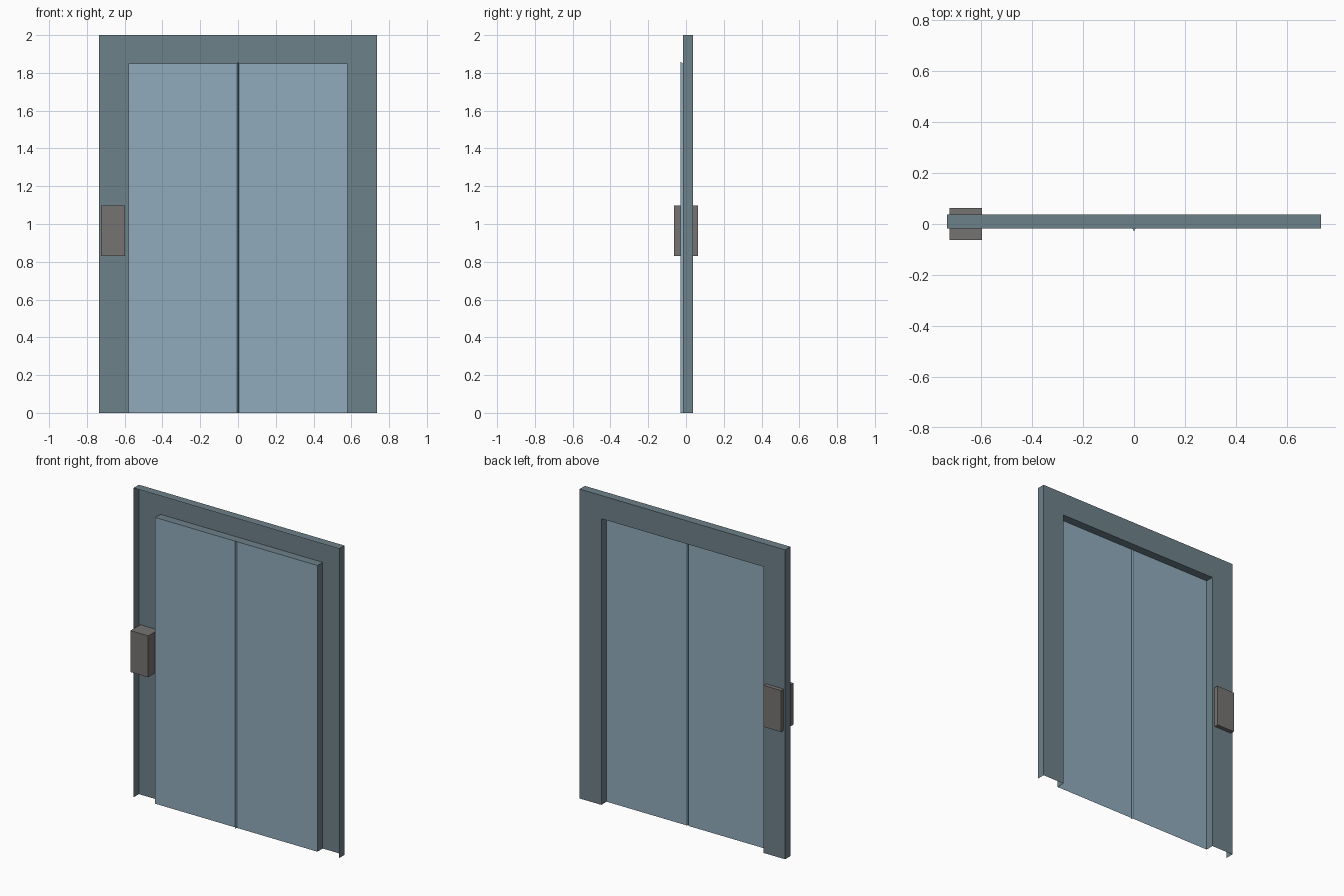
import bpy

if "Cube" in bpy.data.objects:
    bpy.data.objects.remove(bpy.data.objects["Cube"])

FRONT, BACK = -0.017, 0.037
HALF_W, HEIGHT = 0.735, 2.0
OPEN_W, OPEN_H = 0.58, 1.85
SEAM_W, SEAM_Y, SEAM_H = 0.006, -0.03, 1.86


def material(name, rgb):
    mat = bpy.data.materials.new(name)
    mat.diffuse_color = (*rgb, 1)
    mat.use_nodes = True
    mat.node_tree.nodes["Principled BSDF"].inputs["Base Color"].default_value = mat.diffuse_color
    return mat


def mesh_object(name, verts, faces, mat):
    mesh = bpy.data.meshes.new(name)
    mesh.from_pydata(verts, [], faces)
    mesh.update()
    mesh.materials.append(mat)
    obj = bpy.data.objects.new(name, mesh)
    bpy.context.collection.objects.link(obj)
    return obj


def arch(half_width, height, y):
    """Three-sided outline, open at the floor."""
    return [(-half_width, y, 0), (-half_width, y, height),
            (half_width, y, height), (half_width, y, 0)]


frame_mat = material("frame_grey_blue", (0.155, 0.22, 0.255))
door_mat = material("door_blue", (0.28, 0.41, 0.51))
box_mat = material("panel_grey", (0.18, 0.175, 0.17))

# Door frame: thin shell with outer flange, back face and opening reveal
verts = (arch(HALF_W, HEIGHT, FRONT) + arch(HALF_W, HEIGHT, BACK)
         + arch(OPEN_W, OPEN_H, BACK) + arch(OPEN_W, OPEN_H, FRONT))
faces = []
for ring in range(3):
    for i in range(3):
        a = ring * 4 + i
        faces.append((a, a + 1, a + 5, a + 4))
mesh_object("door_frame", verts, faces, frame_mat)

# Two sliding door leaves, single sheets flush with the front of the frame
for name, x0, x1 in (("left_door", -OPEN_W, -SEAM_W), ("right_door", SEAM_W, OPEN_W)):
    mesh_object(name,
                [(x0, FRONT, 0), (x0, FRONT, OPEN_H), (x1, FRONT, OPEN_H), (x1, FRONT, 0)],
                [(0, 1, 2, 3)], door_mat)

# Centre seam: V-shaped channel pushed out to the front
mesh_object("door_seam",
            [(-SEAM_W, FRONT, 0), (0, SEAM_Y, 0), (SEAM_W, FRONT, 0),
             (-SEAM_W, FRONT, OPEN_H), (0, SEAM_Y, SEAM_H), (SEAM_W, FRONT, OPEN_H)],
            [(0, 3, 4, 1), (1, 4, 5, 2), (3, 5, 4)], door_mat)

# Control box passing through the left side of the frame
bpy.ops.mesh.primitive_cube_add(size=1, location=(-0.661, 0, 0.964))
box = bpy.context.object
box.name = "control_box"
box.scale = (0.127, 0.127, 0.268)
box.data.materials.append(box_mat)
